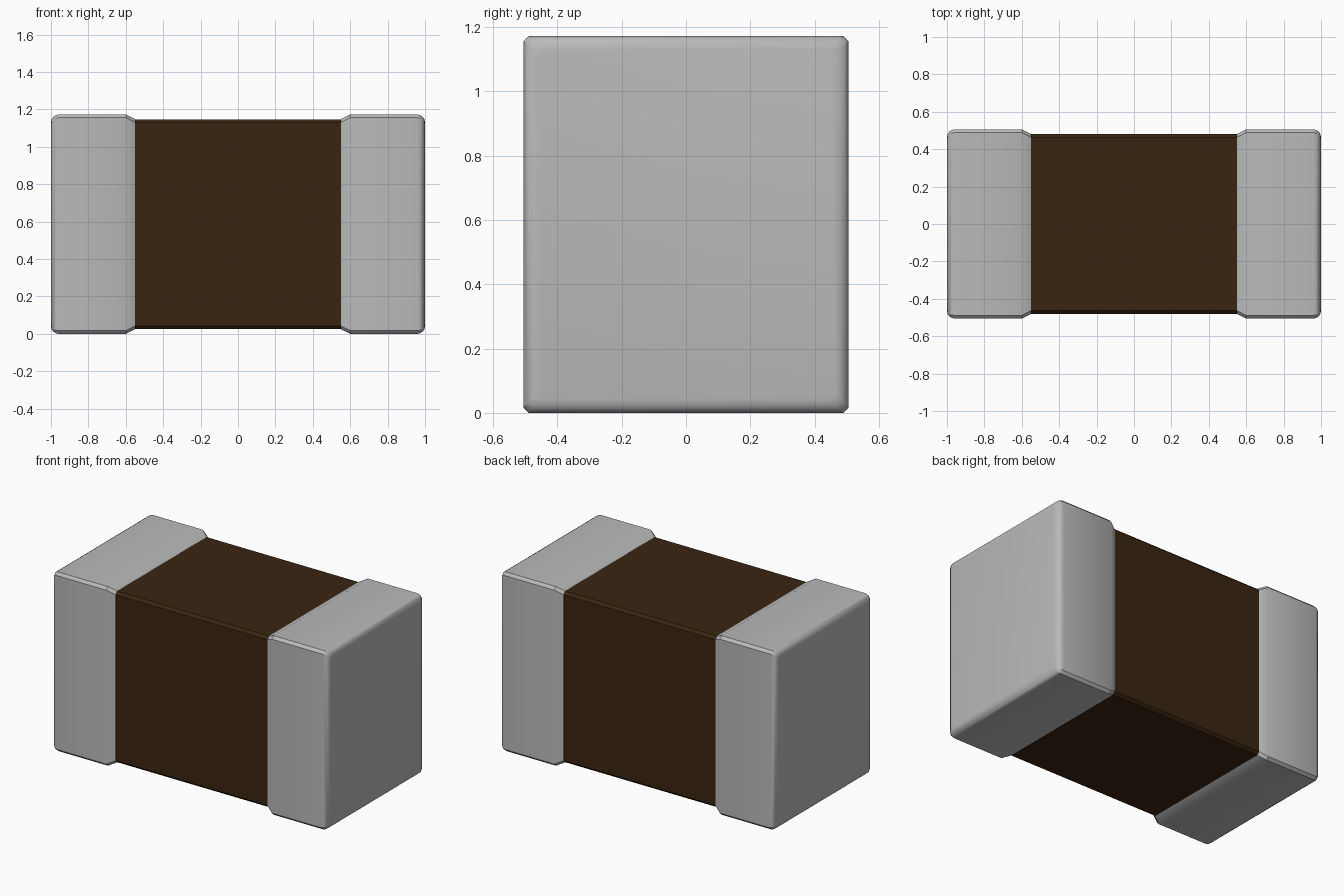
import bpy, bmesh, math

cube = bpy.data.objects.get("Cube")
if cube:
    bpy.data.objects.remove(cube, do_unlink=True)

HALF_Y, HEIGHT = 0.506, 1.173
HALF_Z = HEIGHT / 2
CHAMFER = 0.017


def make_material(name, color):
    mat = bpy.data.materials.new(name)
    mat.use_nodes = True
    mat.diffuse_color = color
    bsdf = mat.node_tree.nodes["Principled BSDF"]
    bsdf.inputs["Base Color"].default_value = color
    bsdf.inputs["Roughness"].default_value = 0.6
    return mat


def chamfered_ring(bm, x, inset):
    """Chamfered rectangle across the x axis, shrunk by inset."""
    a, b, c = HALF_Y - inset, HALF_Z - inset, CHAMFER
    pts = [(a, b - c), (a - c, b), (c - a, b), (-a, b - c),
           (-a, c - b), (c - a, -b), (a - c, -b), (a, c - b)]
    return [bm.verts.new((x, y, z + HALF_Z)) for y, z in pts]


def loft(name, profile, mat):
    """Closed solid through rings given as (x, inset)."""
    bm = bmesh.new()
    rings = [chamfered_ring(bm, x, inset) for x, inset in profile]
    for r0, r1 in zip(rings, rings[1:]):
        for i in range(8):
            j = (i + 1) % 8
            bm.faces.new((r0[i], r0[j], r1[j], r1[i]))
    bm.faces.new(rings[0])
    bm.faces.new(rings[-1])
    bmesh.ops.recalc_face_normals(bm, faces=bm.faces)
    mesh = bpy.data.meshes.new(name)
    bm.to_mesh(mesh)
    bm.free()
    mesh.materials.append(mat)
    obj = bpy.data.objects.new(name, mesh)
    bpy.context.collection.objects.link(obj)
    bpy.ops.object.select_all(action="DESELECT")
    obj.select_set(True)
    bpy.context.view_layer.objects.active = obj
    bpy.ops.object.shade_smooth_by_angle(angle=math.radians(35))
    return obj


brown = make_material("dark_brown_ceramic", (0.042, 0.0185, 0.0055, 1))
grey = make_material("grey_metal", (0.49, 0.49, 0.49, 1))

# Ceramic body between the terminals
loft("ceramic_body", [(-0.555, 0.026), (0.555, 0.026)], brown)

# Metal end caps: sloped inner lip, flat band, rounded outer edge
RADIUS = 0.042
cap = [(0.55, 0.025), (0.60, 0.0)]
for i in range(5):
    t = math.radians(22.5 * i)
    cap.append((1 - RADIUS + RADIUS * math.sin(t), RADIUS * (1 - math.cos(t))))
for side, sign in (("left", 1), ("right", -1)):
    loft(side + "_terminal", [(sign * x, inset) for x, inset in cap], grey)
